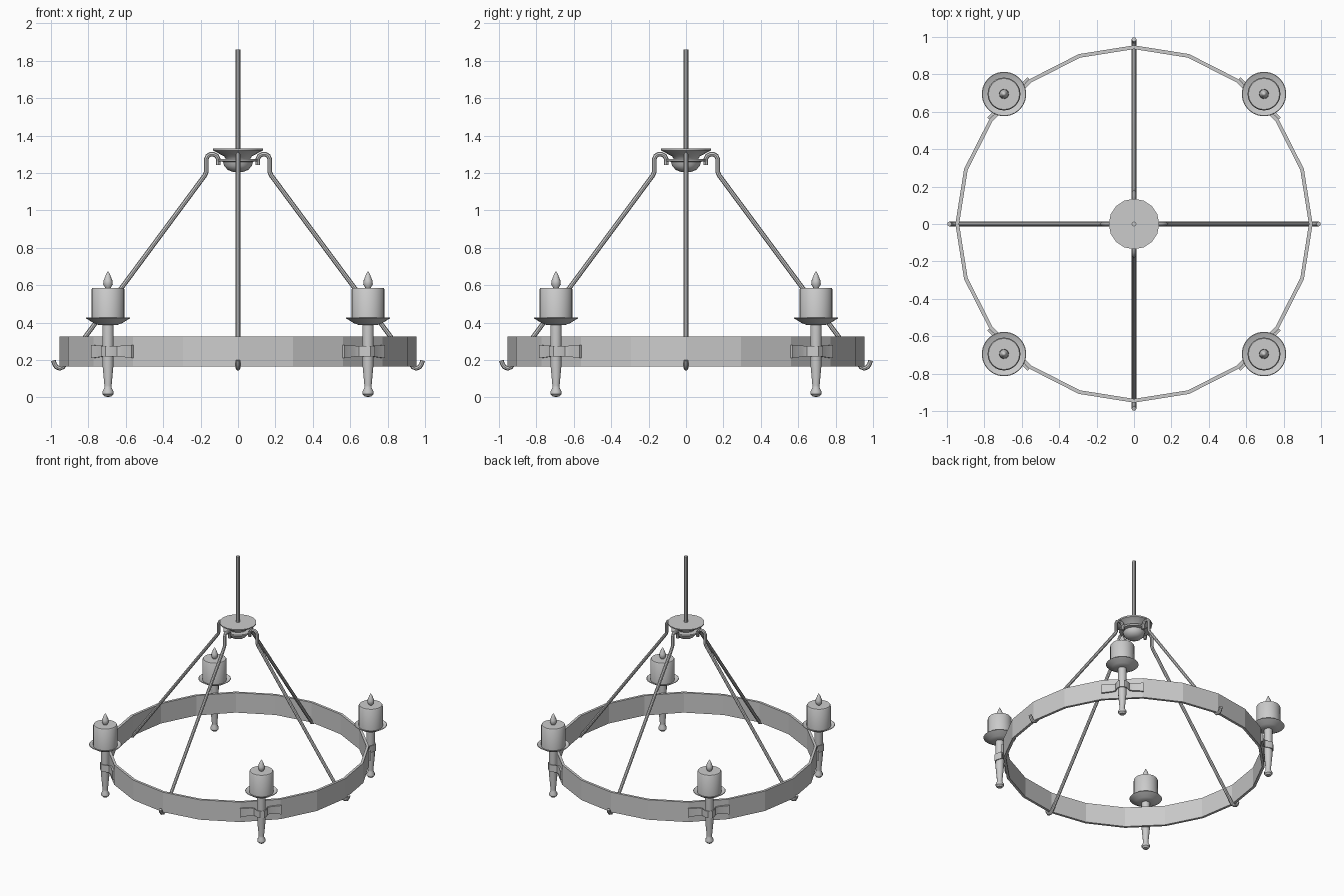
import bpy, bmesh, math
from mathutils import Matrix, Vector

if "Cube" in bpy.data.objects:
    bpy.data.objects.remove(bpy.data.objects["Cube"])


def finish(bm, name, mat=None, smooth=True):
    if mat:
        bm.transform(mat)
    bmesh.ops.recalc_face_normals(bm, faces=bm.faces)
    me = bpy.data.meshes.new(name)
    bm.to_mesh(me)
    bm.free()
    ob = bpy.data.objects.new(name, me)
    bpy.context.collection.objects.link(ob)
    if smooth:
        bpy.ops.object.select_all(action='DESELECT')
        ob.select_set(True)
        bpy.context.view_layer.objects.active = ob
        bpy.ops.object.shade_smooth_by_angle(angle=math.radians(40))
    return ob


def lathe(name, profile, sides, mat=None, closed=False, smooth=True):
    """Revolve (radius, z) points round the z axis."""
    bm = bmesh.new()
    pts = [bm.verts.new((r, 0, z)) for r, z in profile]
    edges = [bm.edges.new(p) for p in zip(pts, pts[1:])]
    if closed:
        edges.append(bm.edges.new((pts[-1], pts[0])))
    bmesh.ops.spin(bm, geom=pts + edges, cent=(0, 0, 0), axis=(0, 0, 1),
                   angle=math.tau, steps=sides, use_merge=False)
    bmesh.ops.remove_doubles(bm, verts=bm.verts, dist=1e-4)
    return finish(bm, name, mat, smooth)


def tube(name, path, radius, mat, sides=8):
    """Sweep a round section along (x, z) points in the xz plane."""
    bm = bmesh.new()
    pts = [Vector((x, 0, z)) for x, z in path]
    rings = []
    for i, p in enumerate(pts):
        a = (p - pts[max(i - 1, 0)]).normalized()
        b = (pts[min(i + 1, len(pts) - 1)] - p).normalized()
        t = (a + b).normalized()
        n = Vector((-t.z, 0, t.x))
        rings.append([bm.verts.new(p + radius * (n * math.cos(k * math.tau / sides)
                      + Vector((0, math.sin(k * math.tau / sides), 0)))) for k in range(sides)])
    for a, b in zip(rings, rings[1:]):
        for k in range(sides):
            bm.faces.new((a[k], a[k - 1], b[k - 1], b[k]))
    bm.faces.new(rings[0])
    bm.faces.new(rings[-1])
    return finish(bm, name, mat)


def strap(name, path, thick, mat):
    """Flat iron band: (x, y, z low, z high) stations, thickened towards -x."""
    bm = bmesh.new()
    rows = [[bm.verts.new(c) for c in ((x, y, lo), (x, y, hi), (x - thick, y, hi), (x - thick, y, lo))]
            for x, y, lo, hi in path]
    for a, b in zip(rows, rows[1:]):
        for k in range(4):
            bm.faces.new((a[k], a[k - 1], b[k - 1], b[k]))
    bm.faces.new(rows[0])
    bm.faces.new(rows[-1])
    return finish(bm, name, mat)


# Twenty-sided hoop
lathe("hoop", [(0.955, 0.165), (0.955, 0.325), (0.935, 0.325), (0.935, 0.165)], 20,
      closed=True, smooth=False)

# Hanging rod and central hub
lathe("hanging_rod", [(0, 1.32), (0.013, 1.32), (0.013, 1.86), (0, 1.86)], 8)
lathe("hub_dish", [(0, 1.33), (0.135, 1.33), (0.133, 1.32), (0.075, 1.29), (0.065, 1.275),
                   (0.108, 1.275), (0.108, 1.263), (0.08, 1.26), (0.074, 1.238),
                   (0.055, 1.217), (0.03, 1.207), (0, 1.204)], 16)

# Four suspension arms hooked over the hub and under the hoop
arm = [(0.105, 1.243), (0.106, 1.275), (0.114, 1.292), (0.13, 1.3), (0.148, 1.3), (0.162, 1.292),
       (0.17, 1.275), (0.17, 1.205), (0.177, 1.188), (0.925, 0.178), (0.937, 0.162),
       (0.953, 0.156), (0.97, 0.162), (0.981, 0.178), (0.987, 0.198)]
for i in range(4):
    tube(f"arm_{i + 1}", arm, 0.0125, Matrix.Rotation(i * math.pi / 2, 4, 'Z'))

# Four torch candles strapped to the hoop
stick = [(0, 0.003), (0.018, 0.005), (0.03, 0.018), (0.03, 0.034), (0.02, 0.052), (0.02, 0.065),
         (0.03, 0.17), (0.031, 0.38), (0.031, 0.395), (0, 0.395)]
pan = [(0, 0.388), (0.05, 0.388), (0.075, 0.397), (0.119, 0.424), (0.116, 0.427),
       (0.07, 0.408), (0, 0.408)]
candle = [(0, 0.405), (0.088, 0.405), (0.088, 0.578), (0.083, 0.586), (0, 0.586)]
flame = [(0, 0.583), (0.014, 0.585), (0.026, 0.605), (0.024, 0.625), (0.012, 0.655), (0, 0.677)]
half = [(0.958, 0.153, 0.21, 0.28), (0.956, 0.075, 0.218, 0.277), (0.965, 0.05, 0.22, 0.275),
        (1.0, 0.036, 0.22, 0.275), (1.018, 0.018, 0.22, 0.275)]
band = half + [(x, -y, lo, hi) for x, y, lo, hi in reversed(half)]
for i in range(4):
    turn = Matrix.Rotation(math.pi / 4 + i * math.pi / 2, 4, 'Z')
    place = turn @ Matrix.Translation((0.983, 0, 0))
    lathe(f"torch_stick_{i + 1}", stick, 12, place)
    lathe(f"drip_pan_{i + 1}", pan, 24, place)
    lathe(f"candle_{i + 1}", candle, 24, place)
    lathe(f"flame_{i + 1}", flame, 10, place)
    strap(f"torch_strap_{i + 1}", band, 0.014, turn)
